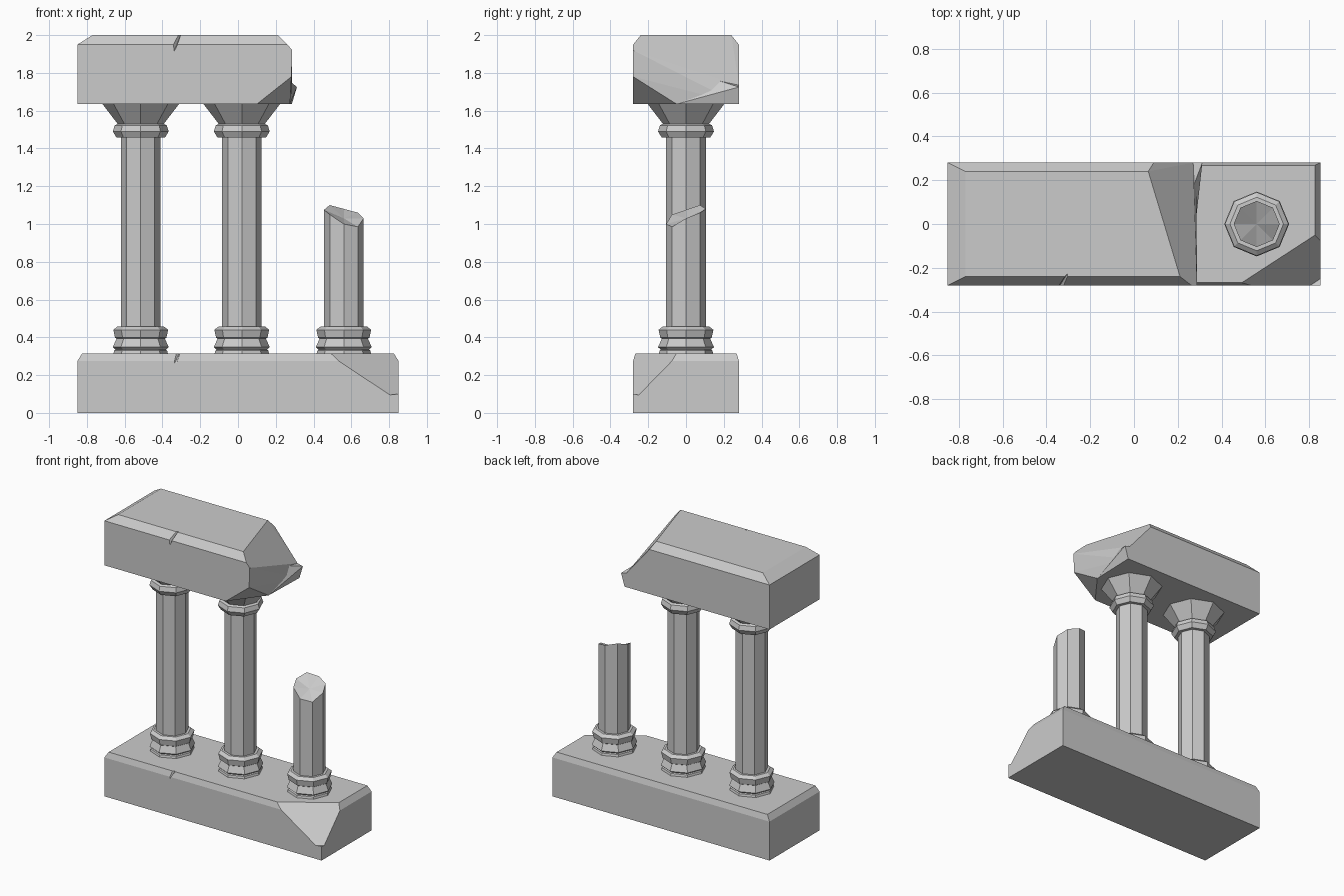
import bpy, bmesh
from math import sin, cos, pi

if "Cube" in bpy.data.objects:
    bpy.data.objects.remove(bpy.data.objects["Cube"])


def finish(bm, name):
    bmesh.ops.recalc_face_normals(bm, faces=bm.faces)
    me = bpy.data.meshes.new(name)
    bm.to_mesh(me)
    bm.free()
    ob = bpy.data.objects.new(name, me)
    bpy.context.collection.objects.link(ob)
    return ob


def hull(name, pts):
    """Convex stone block from its corner points."""
    bm = bmesh.new()
    for p in pts:
        bm.verts.new(p)
    bmesh.ops.convex_hull(bm, input=bm.verts)
    bmesh.ops.delete(bm, geom=[v for v in bm.verts if not v.link_faces], context='VERTS')
    bmesh.ops.dissolve_limit(bm, angle_limit=0.01, verts=bm.verts, edges=bm.edges)
    return finish(bm, name)


def cut(ob, name, pts):
    """Knock a chip out of a block."""
    cutter = hull(name, pts)
    cutter.hide_render = True
    mod = ob.modifiers.new(name, 'BOOLEAN')
    mod.operation = 'DIFFERENCE'
    mod.solver = 'EXACT'
    mod.object = cutter
    bpy.context.view_layer.objects.active = ob
    bpy.ops.object.modifier_apply(modifier=name)
    bpy.data.objects.remove(cutter)


def column(name, x, profile, top=None):
    """Eight-sided turned column; top gives broken rim heights and centre height."""
    bm = bmesh.new()
    rings = [[bm.verts.new((x + r * cos(i * pi / 4), r * sin(i * pi / 4), z))
              for i in range(8)] for r, z in profile]
    for a, b in zip(rings, rings[1:]):
        for i in range(8):
            j = (i + 1) % 8
            bm.faces.new((a[i], a[j], b[j], b[i]))
    bm.faces.new(rings[0][::-1])
    if top:
        for v, z in zip(rings[-1], top[0]):
            v.co.z = z
        c = bm.verts.new((x, 0, top[1]))
        for i in range(8):
            bm.faces.new((rings[-1][i], rings[-1][(i + 1) % 8], c))
    else:
        bm.faces.new(rings[-1])
    return finish(bm, name)


# Plinth with bevelled top
plinth = hull("plinth", [(sx * x, sy * y, z) for sx in (-1, 1) for sy in (-1, 1)
                         for x, y, z in ((.85, .28, 0), (.85, .28, .275), (.825, .268, .315))])

# Broken front right corner and small crack of the plinth
cut(plinth, "corner_chip", [(.48, -.275, .315), (.85, -.035, .315), (.805, -.28, .095),
                            (.85, -.25, .095), (.85, -.28, .11), (.9, -.35, .12),
                            (.35, -.36, .315), (.95, .03, .315), (.95, -.36, .4),
                            (.35, -.36, .4), (.95, .03, .4)])
cut(plinth, "plinth_crack", [(-.355, -.29, .33), (-.345, -.29, .24), (-.33, -.29, .245),
                             (-.30, -.29, .33), (-.305, -.25, .33)])

# Lintel, broken off at the right end
P, Q = (.275, -.05, 1.635), (.27, .17, 1.76)
B, S = (.27, .28, 1.735), (.285, .28, 1.635)
lintel = hull("lintel", [(-.85, -.28, 1.635), (-.85, .28, 1.635), (-.85, -.28, 1.95),
                         (-.85, .28, 1.95), (-.77, -.24, 2), (-.77, .24, 2),
                         (.065, .24, 2), (.21, -.24, 2), (.09, .28, 1.95), (.262, -.28, 1.95),
                         (.287, -.28, 1.92), (.283, -.28, 1.78), (.10, -.28, 1.635),
                         P, Q, B, S])
cut(lintel, "lintel_crack", [(-.365, -.30, 1.99), (-.35, -.30, 1.885), (-.335, -.30, 1.91),
                             (-.30, -.30, 2.02), (-.30, -.22, 2.01)])
hull("lintel_splinter", [P, Q, B, S, (.312, .28, 1.725)])

# Columns: two whole, one snapped
foot = [(.145, .31), (.14, .33), (.133, .335), (.148, .348), (.128, .393),
        (.136, .398), (.145, .44), (.122, .458), (.105, .458)]
capital = [(.105, 1.457), (.128, 1.457), (.148, 1.49), (.138, 1.522),
           (.122, 1.53), (.204, 1.637)]
for name, x in (("left_column", -.515), ("middle_column", .02)):
    column(name, x, foot + capital)
column("broken_column", .56, foot + [(.105, 1.0)],
       ([1.03, 1.06, 1.08, 1.10, 1.075, 1.05, 1.0, .985], 1.03))
